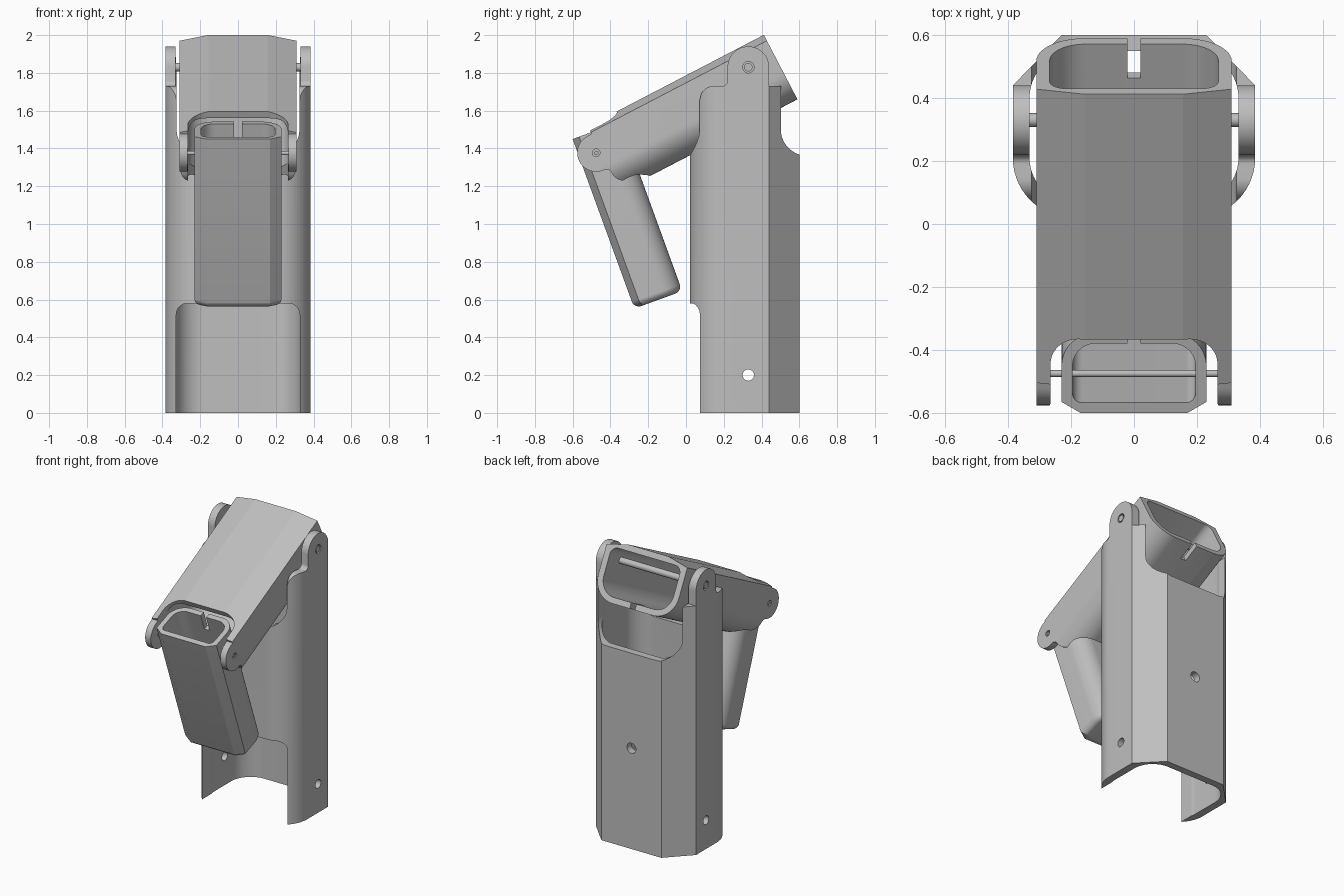
import bpy, bmesh
from math import radians, cos, sin, pi
from mathutils import Matrix

cube = bpy.data.objects.get("Cube")
if cube:
    bpy.data.objects.remove(cube, do_unlink=True)

grey = bpy.data.materials.new("light_grey")
grey.use_nodes = True
grey.diffuse_color = (0.52, 0.52, 0.52, 1)
grey.node_tree.nodes["Principled BSDF"].inputs["Base Color"].default_value = (0.52, 0.52, 0.52, 1)

AXES = {"z": lambda a, b, c: (a, b, c), "y": lambda a, b, c: (a, c, b), "x": lambda a, b, c: (c, a, b)}


def arc(cx, cy, r, start, end, n=14):
    steps = [radians(start + (end - start) * i / n) for i in range(n + 1)]
    return [(cx + r * cos(t), cy + r * sin(t)) for t in steps]


def mirrored(half):
    return half + [(-x, y) for x, y in reversed(half)]


def prism(name, outline, lo, hi, axis="z", round_end=0):
    """Extrude a closed outline along an axis."""
    put = AXES[axis]
    bm = bmesh.new()
    face = bm.faces.new([bm.verts.new(put(a, b, lo)) for a, b in outline])
    top = bmesh.ops.extrude_face_region(bm, geom=[face])["geom"]
    verts = [g for g in top if isinstance(g, bmesh.types.BMVert)]
    shift = put(0, 0, hi - lo)
    bmesh.ops.translate(bm, vec=shift, verts=verts)
    if round_end:
        edges = [e for e in bm.edges if all(v in verts for v in e.verts)]
        bmesh.ops.bevel(bm, geom=edges, offset=round_end, segments=8, profile=0.5, affect="EDGES")
    bmesh.ops.recalc_face_normals(bm, faces=bm.faces)
    mesh = bpy.data.meshes.new(name)
    bm.to_mesh(mesh)
    bm.free()
    mesh.materials.append(grey)
    ob = bpy.data.objects.new(name, mesh)
    bpy.context.collection.objects.link(ob)
    return ob


def cut(ob, outline, lo, hi, axis):
    """Subtract an extruded outline from a part."""
    cutter = prism("cutter", outline, lo, hi, axis)
    cutter.hide_render = True
    mod = ob.modifiers.new("cut", "BOOLEAN")
    mod.operation, mod.solver, mod.object = "DIFFERENCE", "EXACT", cutter
    bpy.context.view_layer.objects.active = ob
    bpy.ops.object.modifier_apply(modifier=mod.name)
    bpy.data.objects.remove(cutter, do_unlink=True)


def circle(cx, cy, r):
    return arc(cx, cy, r, 0, 360, 36)[:-1]


def box(x0, x1, y0, y1):
    return [(x0, y0), (x1, y0), (x1, y1), (x0, y1)]


def outer_section(hw, front, back, r, cx, cy):
    """Rounded front corners, chamfered back corners."""
    return mirrored(arc(hw - r, front + r, r, -90, 0) + [(hw, back - cy), (hw - cx, back)])


def inner_section(hw, front, back, r, rb):
    return mirrored(arc(hw - r, front + r, r, -90, 0) + arc(hw - rb, back - rb, rb, 0, 90))


def fork(ob, half_gap, floor, r, cy, cz, ear_r, shoulder, step):
    """Open the end between two rounded hinge ears."""
    cut(ob, mirrored(arc(half_gap - r, floor + r, r, -90, 0) + [(half_gap, cz + 1)]), -1, 1, "y")
    sr, fr = 0.07, 0.03
    neck = cy - ear_r
    profile = [(-0.8, cz + 0.8), (-0.8, shoulder - sr)]
    profile += arc(step + sr, shoulder - sr, sr, 180, 90)
    profile += arc(neck - fr, shoulder + fr, fr, -90, 0, 8)
    profile += arc(cy, cz, ear_r, 180, 0, 32)
    profile += [(cy + ear_r, shoulder), (0.8, shoulder), (0.8, cz + 0.8)]
    cut(ob, profile, -1, 1, "x")


def finish(ob, y=0.33, z=1.83, angle=0):
    ob.matrix_world = Matrix.Translation((0, y, z)) @ Matrix.Rotation(radians(angle), 4, "X")
    bpy.ops.object.select_all(action="DESELECT")
    ob.select_set(True)
    bpy.context.view_layer.objects.active = ob
    bpy.ops.object.shade_smooth_by_angle(angle=radians(11))


# Base segment, with its origin at the upper hinge
base = prism("base_segment", outer_section(0.385, -0.31, 0.27, 0.19, 0.155, 0.16), -1.83, 0.13)
cut(base, inner_section(0.332, -0.26, 0.22, 0.14, 0.15), -2, 0.3, "z")
fork(base, 0.325, -0.47, 0.14, 0, 0, 0.11, -0.10, -0.255)
window = mirrored(arc(0.267, -1.31, 0.06, 90, 0) + [(0.327, -2)])
cut(base, window, -0.6, -0.02, "y")
cut(base, circle(0, 0, 0.03), -1, 1, "x")
cut(base, circle(0, -1.63, 0.03), -1, 1, "x")
cut(base, circle(0, -1.13, 0.035), 0.05, 0.6, "y")
finish(base)

# Middle segment, hinged at its origin
middle = prism("middle_segment", outer_section(0.31, -0.271, 0.114, 0.155, 0.155, 0.035), -0.152, 1.04)
cut(middle, inner_section(0.268, -0.231, 0.074, 0.115, 0.05), -0.5, 1.3, "z")
fork(middle, 0.265, 0.727, 0.1, -0.03, 0.924, 0.1, 0.90, -0.235)
cut(middle, circle(-0.03, 0.924, 0.02), -1, 1, "x")
cut(middle, box(-0.02, 0.02, -0.5, -0.03), -0.4, -0.15, "y")
finish(middle, angle=117.5)

# Hollow fingertip segment, hinged at its origin
tip = prism("tip_segment", outer_section(0.23, -0.178, 0.092, 0.11, 0.06, 0.037), -0.113, 0.842, round_end=0.04)
cut(tip, inner_section(0.195, -0.143, 0.057, 0.075, 0.03), -0.5, 0.79, "z")
cut(tip, box(-0.02, 0.02, -0.5, 0), -0.3, -0.1, "y")
finish(tip, -0.475, 1.375, 200)

# Hinge pins
for name, r, hw, y, z in (("upper_hinge_pin", 0.022, 0.384, 0.33, 1.83),
                          ("lower_hinge_pin", 0.011, 0.309, -0.475, 1.375)):
    finish(prism(name, circle(0, 0, r), -hw, hw, "x"), y, z)
